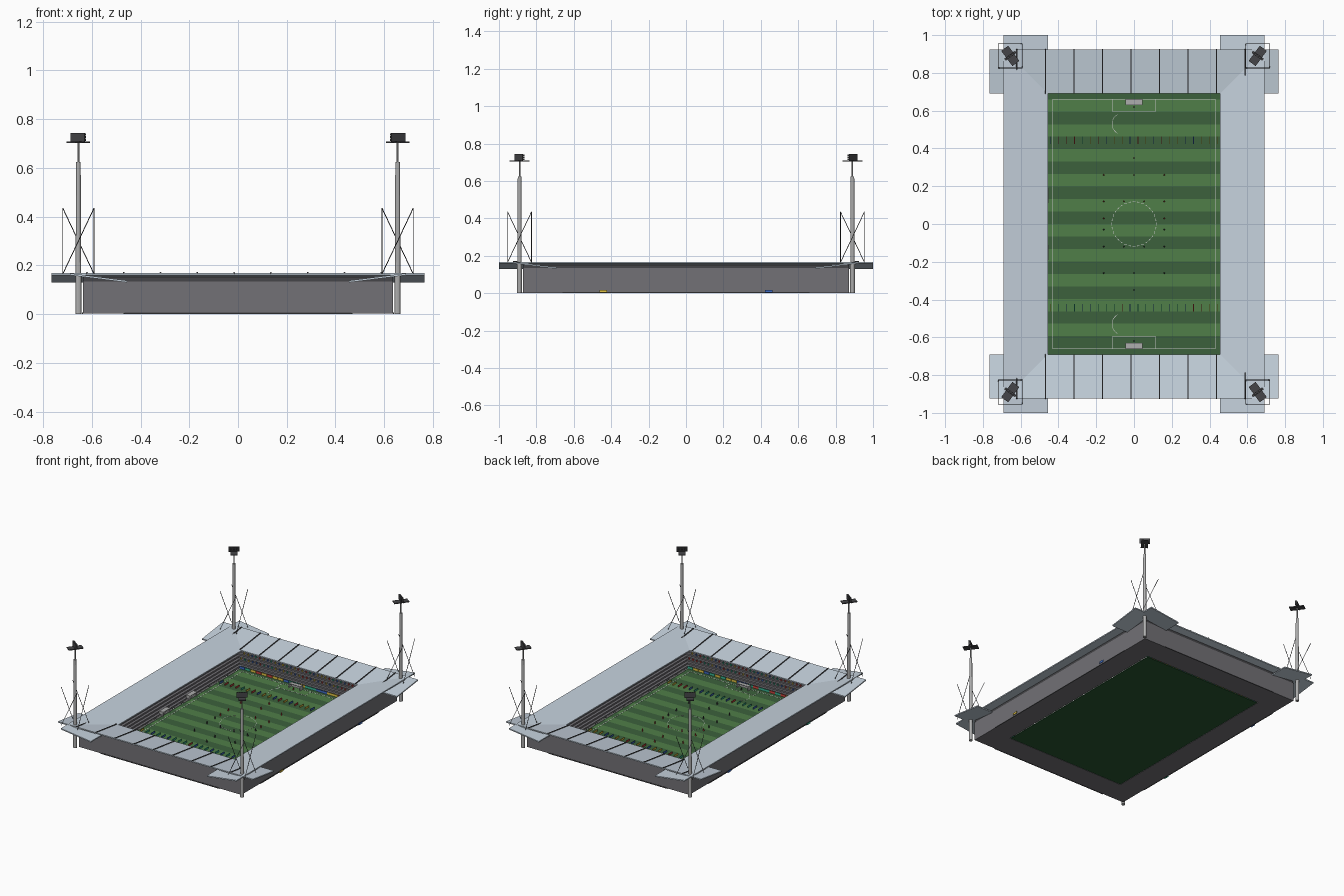
import bpy, bmesh, math, random
from mathutils import Vector, Matrix

if "Cube" in bpy.data.objects:
    bpy.data.objects.remove(bpy.data.objects["Cube"])
random.seed(4)

def mat(name, r, g, b):
    m = bpy.data.materials.new(name)
    m.diffuse_color = (r, g, b, 1)
    m.use_nodes = True
    m.node_tree.nodes["Principled BSDF"].inputs["Base Color"].default_value = m.diffuse_color
    return m

GRASS = mat("grass", .08, .21, .065)
GRASS_DARK = mat("grass_dark", .045, .12, .045)
UNDER = mat("turf_base", .02, .09, .03)
WHITE = mat("white", .85, .85, .85)
ROOF = mat("roof_sheet", .56, .64, .72)
WALL = mat("wall_grey", .17, .165, .18)
DARK = mat("dark_steel", .06, .06, .065)
STEEL = mat("steel", .42, .42, .42)
COLOURS = [mat("red", .6, .06, .05), mat("blue", .05, .15, .55),
           mat("yellow", .75, .55, .06), mat("teal", .04, .45, .28)]

def finish(bm, name, material):
    me = bpy.data.meshes.new(name)
    bm.to_mesh(me)
    bm.free()
    ob = bpy.data.objects.new(name, me)
    bpy.context.collection.objects.link(ob)
    if material:
        me.materials.append(material)
    return ob

def add_box(bm, x0, x1, y0, y1, z0, z1, m=Matrix()):
    t = Matrix.Translation(((x0 + x1) / 2, (y0 + y1) / 2, (z0 + z1) / 2))
    bmesh.ops.create_cube(bm, size=1, matrix=m @ t @ Matrix.Diagonal((x1 - x0, y1 - y0, z1 - z0, 1)))

def boxes(name, items, material, m=Matrix()):
    bm = bmesh.new()
    for it in items:
        add_box(bm, *it, m)
    return finish(bm, name, material)

def ring(xi, yi, xo, yo, z0, z1):
    return [(s * xi, s * xo, -yo, yo, z0, z1) if s > 0 else (-xo, -xi, -yo, yo, z0, z1) for s in (1, -1)] + \
           [(-xi, xi, yi, yo, z0, z1), (-xi, xi, -yo, -yi, z0, z1)]

def add_rod(bm, a, b, r, r2=None, n=8):
    a, b = Vector(a), Vector(b)
    q = (b - a).to_track_quat('Z', 'Y').to_matrix().to_4x4()
    bmesh.ops.create_cone(bm, cap_ends=True, segments=n, radius1=r, radius2=r if r2 is None else r2,
                          depth=(b - a).length, matrix=Matrix.Translation((a + b) / 2) @ q)

# pitch slab and mowing stripes
boxes("pitch_base", [(-.47, .47, -.70, .70, 0, .004)], UNDER)
boxes("pitch_border", [(-.465, .465, -.70, .70, .004, .005)], GRASS_DARK)
for par, m, n in ((0, GRASS_DARK, "dark_stripes"), (1, GRASS, "light_stripes")):
    boxes(n, [(-.455, .455, k * .066, (k + 1) * .066, .005, .006)
              for k in range(-10, 10) if k % 2 == par], m)

# line markings
Z = (.006, .0068)
w = .002
lines = ring(.43 - w, .66 - w, .43 + w, .66 + w, *Z)
for s in (1, -1):
    lo, hi = sorted((s * .595, s * .66))
    lines += [(-.115, -.112, lo, hi, *Z), (.112, .115, lo, hi, *Z),
              (-.115, .115, s * .595 - .0015, s * .595 + .0015, *Z)]
boxes("pitch_lines", lines, WHITE)
bm = bmesh.new()
for i in range(32):
    m = Matrix.Rotation(i * math.tau / 32, 4, 'Z')
    add_box(bm, .116, .119, -.007, .007, *Z, m)
for s in (1, -1):
    for i in range(9):
        a = math.radians(125 + i * 13.5)
        m = Matrix.Translation((-.06, s * .53, 0)) @ Matrix.Rotation(a, 4, 'Z')
        add_box(bm, .055, .0575, -.007, .007, *Z, m)
finish(bm, "circle_and_arcs", WHITE)

# goals with net panels
for s in (1, -1):
    m = Matrix.Rotation(0 if s > 0 else math.pi, 4, 'Z')
    boxes("goal_frame", [(-.046, -.042, .63, .634, .006, .036), (.042, .046, .63, .634, .006, .036),
                         (-.046, .046, .63, .634, .034, .038)], WHITE, m)
    boxes("goal_net", [(-.045, .045, .66, .662, .006, .036), (-.045, -.043, .634, .66, .006, .036),
                       (.043, .045, .634, .66, .006, .036), (-.045, .045, .634, .66, .034, .036)], STEEL, m)

# stepped stands and outer wall
N = 8
terraces = []
for i in range(N):
    t, u = i / N, (i + 1) / N
    terraces += ring(.475 + .145 * t, .705 + .145 * t, .475 + .145 * u, .705 + .145 * u,
                     .002, .018 + .085 * t)
boxes("seating_steps", terraces, WALL)
boxes("outer_wall", ring(.62, .85, .637, .872, .002, .135), WALL)
boxes("wall_upper", ring(.622, .852, .635, .87, .135, .152), DARK)
boxes("wall_base_strip", [(-.465, .465, s * .873 - .002, s * .873 + .002, 0, .006) for s in (1, -1)] +
      [(s * .638 - .002, s * .638 + .002, -.66, .66, 0, .006) for s in (1, -1)], DARK)

# sloping roofs: low at the pitch, high outside
def roof(name, inner, outer, half, along_x):
    for s in (1, -1):
        bm = bmesh.new()
        prof = [(inner, .130), (outer, .160), (outer, .168), (inner, .138)]
        f = [bm.verts.new((-half, s * d, z) if along_x else (s * d, -half, z)) for d, z in prof]
        face = bm.faces.new(f)
        ext = bmesh.ops.extrude_face_region(bm, geom=[face])
        vs = [v for v in ext["geom"] if isinstance(v, bmesh.types.BMVert)]
        bmesh.ops.translate(bm, verts=vs, vec=(2 * half, 0, 0) if along_x else (0, 2 * half, 0))
        bmesh.ops.recalc_face_normals(bm, faces=bm.faces)
        finish(bm, name, ROOF)

roof("end_roof", .69, .925, .765, True)
roof("side_roof", .455, .69, 1.0, False)

# roof ribs on the ends
bm = bmesh.new()
for s in (1, -1):
    for i in range(9):
        x = -.62 + i * .151
        add_rod(bm, (x, s * .69, .1395), (x, s * .925, .1695), .004, n=6)
finish(bm, "roof_ribs", DARK)

# small boards standing across the pitch, and boards along each end
groups = [[] for _ in COLOURS]
for s in (1, -1):
    for i in range(32):
        x = -.651 + i * .042
        groups[random.randrange(4)].append((x - .0015, x + .0015, s * .443 - .02, s * .443 + .02, .004, .018))
    for i in range(22):
        x = -.4515 + i * .043
        y = s * .692
        groups[random.randrange(4)].append((x - .02, x + .02, y - .002, y + .002, .004, .022))
# spectators on the end terraces
    for row in (2, 4):
        for i in range(34):
            x = -.5 + i * .0303
            y = s * (.713 + .0181 * row)
            z = .018 + .0106 * row
            groups[random.randrange(4)].append((x - .004, x + .004, y - .003, y + .003, z, z + .012))
for g, m in zip(groups, COLOURS):
    boxes("boards_and_crowd_" + m.name, g, m)
boxes("side_boards", [(s * .466 - .002, s * .466 + .002, -.65 + k * .1, -.57 + k * .1, .004, .018)
                      for s in (1, -1) for k in range(13)], WHITE)

# players
for team, m in ((1, COLOURS[0]), (-1, DARK)):
    bm = bmesh.new()
    for y, n in ((.62, 1), (.35, 1), (.26, 3), (.12, 4), (.03, 2)):
        for i in range(n):
            x = 0 if n == 1 else -.16 + .32 * i / (n - 1)
            add_rod(bm, (x, team * y, .006), (x, team * y, .021), .004, .003, 6)
            bmesh.ops.create_icosphere(bm, subdivisions=1, radius=.003,
                                       matrix=Matrix.Translation((x, team * y, .024)))
    finish(bm, "players", m)

# team shelters on the left touchline
for y in (-.15, .15):
    boxes("team_shelter", [(-.485, -.48, y - .04, y + .04, .004, .034), (-.485, -.452, y - .04, y + .04, .032, .036),
                           (-.485, -.455, y - .04, y - .037, .004, .034), (-.485, -.455, y + .037, y + .04, .004, .034),
                           (-.478, -.466, y - .036, y + .036, .004, .014)], STEEL)

# floodlight masts with braces and lamp banks
for sx in (1, -1):
    for sy in (1, -1):
        cx, cy = sx * .655, sy * .89
        bm = bmesh.new()
        add_rod(bm, (cx, cy, 0), (cx, cy, .155), .0125, n=12)
        add_rod(bm, (cx, cy, .155), (cx, cy, .625), .0115, .0095, 12)
        add_rod(bm, (cx, cy, .625), (cx, cy, .705), .0042, n=8)
        finish(bm, "mast", STEEL)
        bm = bmesh.new()
        d = .064
        c = [(-d, -d), (d, -d), (d, d), (-d, d)]
        for i in range(4):
            a, b = c[i], c[(i + 1) % 4]
            add_rod(bm, (cx + a[0], cy + a[1], .165), (cx + b[0], cy + b[1], .435), .0018, n=6)
        finish(bm, "mast_braces", DARK)
        m = Matrix.Translation((cx, cy, 0)) @ Matrix.Rotation(math.atan2(-cy, -cx), 4, 'Z')
        boxes("lamp_platform", [(-.05, .05, -.023, .023, .703, .709)], DARK, m)
        lamps = [(-.004, .006, -.035 + j * .0145, -.023 + j * .0145, .711 + k * .011, .720 + k * .011)
                 for j in range(5) for k in range(3)]
        boxes("lamp_bank", lamps + [(-.007, -.004, -.036, .036, .706, .743)], DARK, m)
